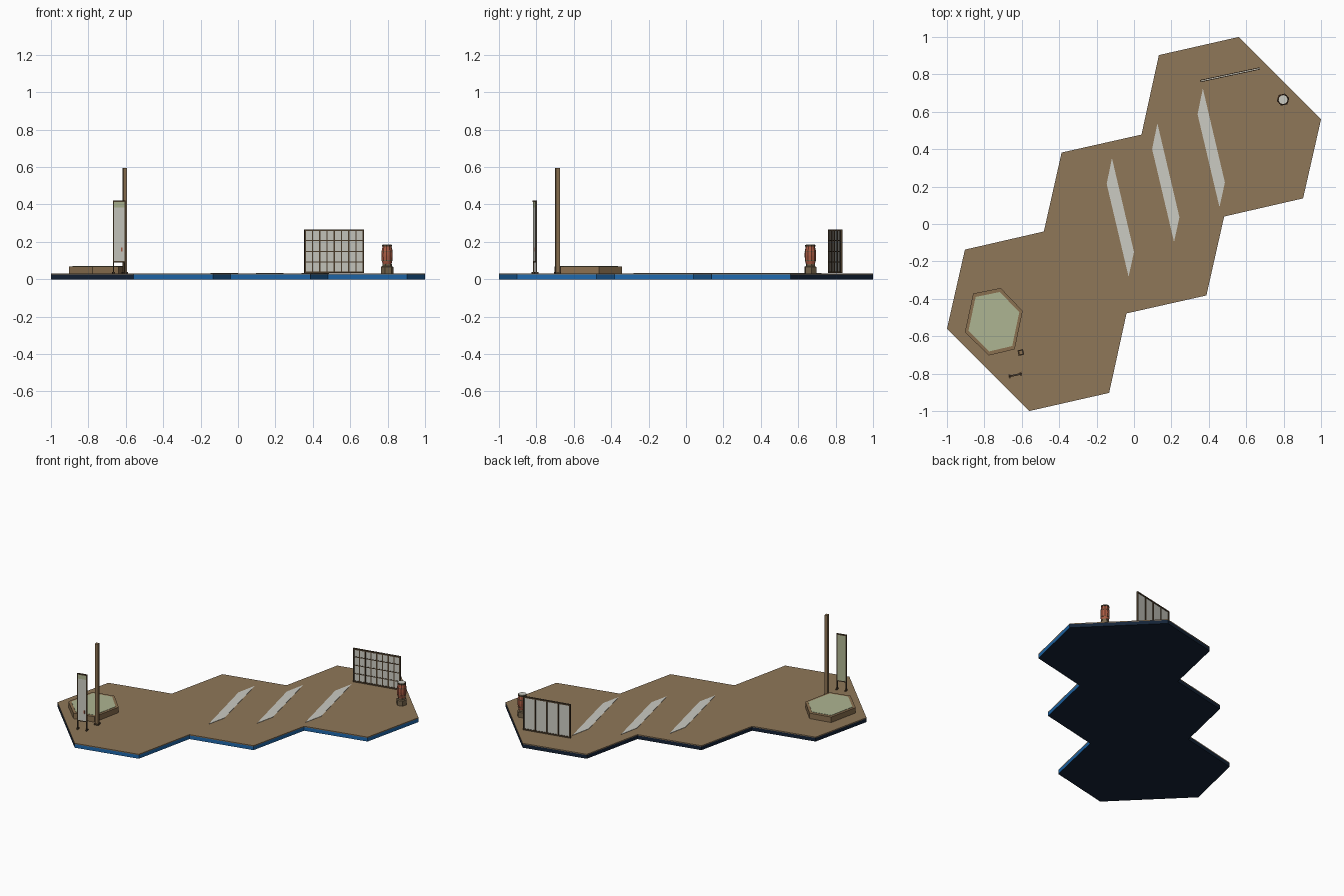
import bpy, bmesh, math
from mathutils import Vector, Matrix

if "Cube" in bpy.data.objects:
    bpy.data.objects.remove(bpy.data.objects["Cube"])


def material(name, r, g, b):
    m = bpy.data.materials.new(name)
    lin = [((c / 255 + 0.055) / 1.055) ** 2.4 for c in (r, g, b)]
    m.diffuse_color = (*lin, 1)
    m.use_nodes = True
    m.node_tree.nodes["Principled BSDF"].inputs["Base Color"].default_value = m.diffuse_color
    return m


DECK = material("deck brown", 143, 119, 89)
WOOD = material("post brown", 138, 112, 80)
DARK = material("dark wood", 78, 63, 45)
BLUE = material("bright blue", 30, 104, 172)
NAVY = material("navy", 20, 35, 55)
PAPER = material("paper white", 203, 203, 194)
GREEN = material("pale green", 174, 181, 146)
RED = material("clay red", 172, 92, 68)
STONE = material("stone brown", 116, 99, 74)

ANG = math.radians(12)  # shared turn of the upright parts


def finish(name, bm, *mats):
    bmesh.ops.recalc_face_normals(bm, faces=bm.faces)
    me = bpy.data.meshes.new(name)
    bm.to_mesh(me)
    bm.free()
    for m in mats:
        me.materials.append(m)
    ob = bpy.data.objects.new(name, me)
    bpy.context.collection.objects.link(ob)
    return ob


def prism(name, pts, z0, z1, *mats):
    bm = bmesh.new()
    face = bm.faces.new([bm.verts.new((x, y, z0)) for x, y in pts])
    out = bmesh.ops.extrude_face_region(bm, geom=[face])
    vs = [g for g in out["geom"] if isinstance(g, bmesh.types.BMVert)]
    bmesh.ops.translate(bm, verts=vs, vec=(0, 0, z1 - z0))
    return finish(name, bm, *mats)


def boxes(name, origin, parts, mat):
    """Boxes given as (u, v, z0, z1, width, depth) in a frame turned by ANG."""
    bm = bmesh.new()
    for u, v, z0, z1, w, d in parts:
        M = Matrix.Translation((u, v, (z0 + z1) / 2)) @ Matrix.Diagonal((w, d, z1 - z0, 1))
        bmesh.ops.create_cube(bm, size=1, matrix=M)
    bm.transform(Matrix.Translation((*origin, 0)) @ Matrix.Rotation(ANG, 4, 'Z'))
    return finish(name, bm, mat)


def lathe(name, origin, profile, sides, mat):
    bm = bmesh.new()
    rings = []
    for r, z in profile:
        rings.append([bm.verts.new((origin[0] + r * math.cos(ANG + 2 * math.pi * i / sides),
                                    origin[1] + r * math.sin(ANG + 2 * math.pi * i / sides), z))
                      for i in range(sides)])
    for a, b in zip(rings, rings[1:]):
        for i in range(sides):
            j = (i + 1) % sides
            bm.faces.new((a[i], a[j], b[j], b[i]))
    bm.faces.new(rings[0][::-1])
    bm.faces.new(rings[-1])
    return finish(name, bm, mat)


# Platform: three joined hexagons, the outline is point symmetric
half = [(0.56, 1.0), (1.0, 0.56), (0.904, 0.137), (0.482, 0.04),
        (0.387, -0.382), (-0.04, -0.478), (-0.133, -0.903)]
outline = half + [(-x, -y) for x, y in half]
base = prism("platform_base", outline, 0, 0.025, NAVY, BLUE)
for p in base.data.polygons:  # blue on the front and right sides
    if p.normal.dot(Vector((1, -1, 0))) > 0.3:
        p.material_index = 1
prism("platform_deck", outline, 0.025, 0.031, DECK)

# Painted floor stripes
stripe = [(-0.118, 0.353), (-0.146, 0.214), (-0.029, -0.282), (0.0, -0.15)]
for k in range(3):
    prism(f"floor_stripe_{k + 1}", [(x + 0.243 * k, y + 0.186 * k) for x, y in stripe],
          0.031, 0.033, PAPER)

# Hexagonal planter with green bed
hexa = [(-0.86, -0.372), (-0.713, -0.342), (-0.595, -0.465),
        (-0.638, -0.67), (-0.777, -0.703), (-0.904, -0.578)]
cx = sum(p[0] for p in hexa) / 6
cy = sum(p[1] for p in hexa) / 6
inner = [(cx + (x - cx) * 0.88, cy + (y - cy) * 0.88) for x, y in hexa]
prism("planter_box", hexa, 0.031, 0.069, WOOD)
prism("planter_bed", inner, 0.069, 0.071, GREEN)

# Tall post with a small foot
boxes("tall_post", (-0.605, -0.687), [(0, 0, 0.03, 0.595, 0.02, 0.022)], WOOD)
boxes("post_foot", (-0.605, -0.687), [(0, 0, 0.03, 0.04, 0.03, 0.03)], DARK)

# Standing banner: frame, white front and green back
B = (-0.635, -0.808)
frame = [(0, 0, 0.413, 0.421, 0.068, 0.009), (0, 0, 0.09, 0.097, 0.064, 0.007)]
for s in (-1, 1):
    frame += [(s * 0.031, 0, 0.03, 0.42, 0.006, 0.007),
              (s * 0.031, 0, 0.03, 0.038, 0.011, 0.022)]
boxes("banner_frame", B, frame, DARK)
boxes("banner_front", B, [(0, -0.0015, 0.097, 0.385, 0.056, 0.003)], PAPER)
boxes("banner_back", B, [(0, 0.0015, 0.097, 0.413, 0.056, 0.003)], GREEN)
boxes("banner_header", B, [(0, -0.0015, 0.385, 0.413, 0.056, 0.004)], GREEN)
boxes("banner_mark", B, [(0.014, -0.0035, 0.148, 0.17, 0.008, 0.002)], RED)

# Paper screen: fine lattice at the front, three dividers at the back
S, W, Z0, Z1 = (0.514, 0.798), 0.325, 0.033, 0.266
boxes("screen_paper", S, [(0, 0, Z0, Z1, W - 0.006, 0.004)], PAPER)
rails = [(0, 0, Z0, Z0 + 0.009, W, 0.012), (0, 0, Z1 - 0.009, Z1, W, 0.012)]
for i in range(9):
    u = -W / 2 + 0.004 + i * (W - 0.008) / 8
    if i % 2 == 0:
        rails.append((u, 0, Z0, Z1, 0.008, 0.012))
    else:
        rails.append((u, -0.003, Z0, Z1, 0.005, 0.004))
for i in (1, 2, 3):
    z = Z0 + (Z1 - Z0) * i / 4
    rails.append((0, -0.003, z - 0.0025, z + 0.0025, W, 0.004))
boxes("screen_lattice", S, rails, DARK)

# Lantern on a stone base
L = (0.797, 0.665)
lathe("lantern_base", L, [(0.034, 0.031), (0.034, 0.066), (0.026, 0.07), (0.026, 0.082)], 6, STONE)
lathe("lantern_body", L, [(0.024, 0.082), (0.029, 0.1), (0.031, 0.126),
                          (0.03, 0.15), (0.025, 0.174)], 10, RED)
for k, (z, r) in enumerate(((0.1, 0.030), (0.15, 0.031))):
    lathe(f"lantern_band_{k + 1}", L, [(r, z - 0.002), (r, z + 0.002)], 10, STONE)
lathe("lantern_rim", L, [(0.028, 0.174), (0.028, 0.183)], 10, DARK)
lathe("lantern_top", L, [(0.024, 0.183), (0.024, 0.185)], 10, PAPER)
